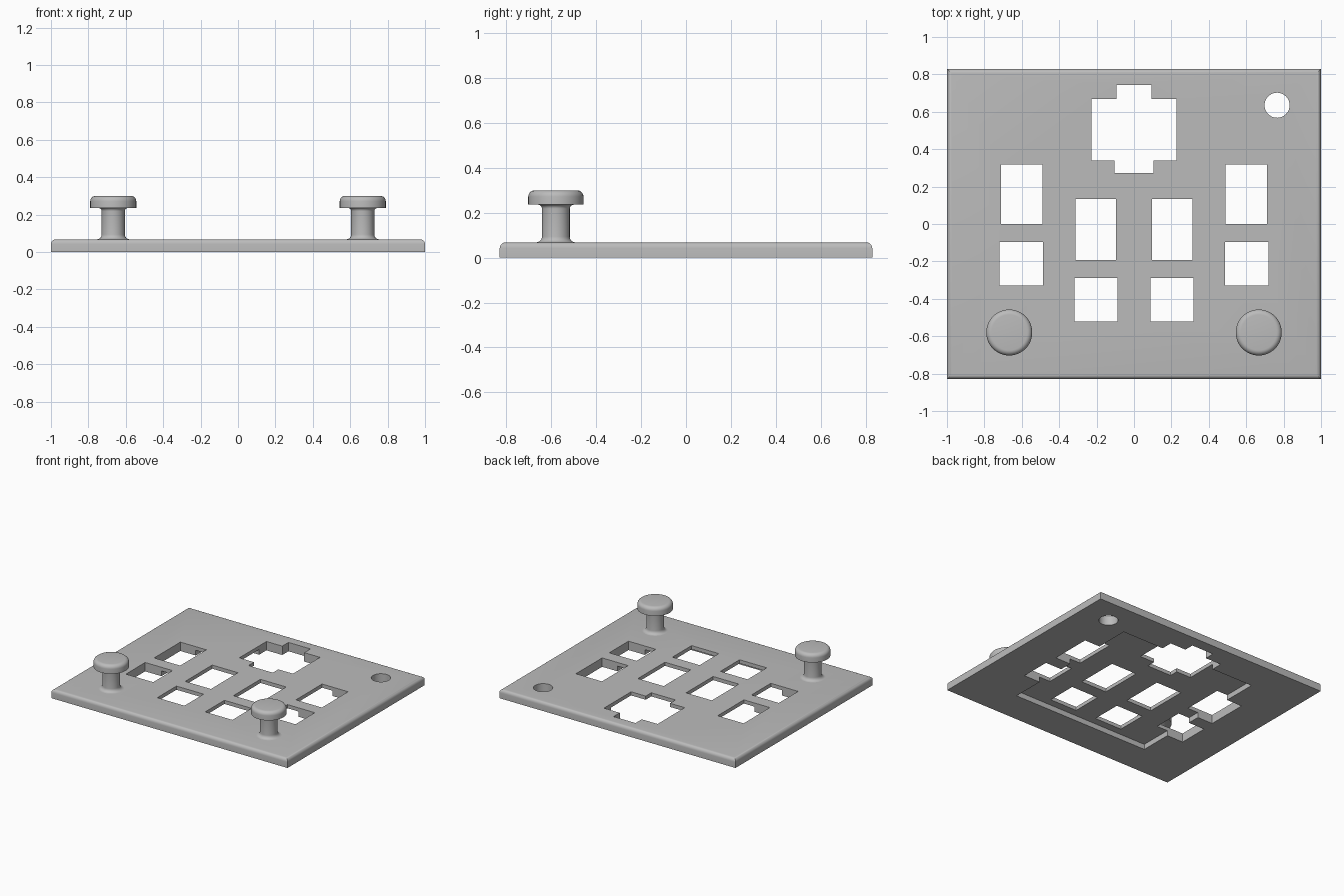
import bpy, bmesh, math

cube = bpy.data.objects.get("Cube")
if cube:
    bpy.data.objects.remove(cube)

TOP = 0.068
RECESS = 0.04

grey = bpy.data.materials.new("plain grey")
grey.use_nodes = True
grey.diffuse_color = (0.5, 0.5, 0.5, 1)
grey.node_tree.nodes["Principled BSDF"].inputs["Base Color"].default_value = (0.5, 0.5, 0.5, 1)


def finish(bm, name):
    bmesh.ops.recalc_face_normals(bm, faces=bm.faces)
    mesh = bpy.data.meshes.new(name)
    bm.to_mesh(mesh)
    bm.free()
    mesh.materials.append(grey)
    obj = bpy.data.objects.new(name, mesh)
    bpy.context.collection.objects.link(obj)
    return obj


def prism(bm, outline, z0, z1):
    face = bm.faces.new([bm.verts.new((x, y, z0)) for x, y in outline])
    up = bmesh.ops.extrude_face_region(bm, geom=[face])["geom"]
    bmesh.ops.translate(bm, vec=(0, 0, z1 - z0),
                        verts=[v for v in up if isinstance(v, bmesh.types.BMVert)])


def rect(x0, x1, y0, y1):
    return [(x0, y0), (x1, y0), (x1, y1), (x0, y1)]


def select_only(obj):
    bpy.ops.object.select_all(action='DESELECT')
    obj.select_set(True)
    bpy.context.view_layer.objects.active = obj


def cut(target, cutter):
    cutter.hide_render = True
    mod = target.modifiers.new("cut", 'BOOLEAN')
    mod.operation = 'DIFFERENCE'
    mod.solver = 'EXACT'
    mod.object = cutter
    select_only(target)
    bpy.ops.object.modifier_apply(modifier=mod.name)
    bpy.data.objects.remove(cutter)


def smooth(obj):
    select_only(obj)
    bpy.ops.object.shade_smooth_by_angle(angle=math.radians(35))


# Plate with rounded top edges
bm = bmesh.new()
prism(bm, rect(-1, 1, -0.83, 0.83), 0, TOP)
edges = [e for e in bm.edges if all(v.co.z > TOP / 2 for v in e.verts)]
bmesh.ops.bevel(bm, geom=edges, offset=0.025, segments=5, profile=0.5, affect='EDGES')
plate = finish(bm, "plate")

# Square recess underneath
bm = bmesh.new()
prism(bm, rect(-0.58, 0.58, -0.58, 0.58), -0.1, RECESS)
cut(plate, finish(bm, "recess_cutter"))

# Window openings, mirrored left and right
bm = bmesh.new()
windows = [(0.49, 0.71, 0.0, 0.317), (0.487, 0.718, -0.33, -0.097),
           (0.095, 0.313, -0.192, 0.135), (0.088, 0.318, -0.522, -0.29)]
for x0, x1, y0, y1 in windows:
    prism(bm, rect(x0, x1, y0, y1), -0.1, 0.2)
    prism(bm, rect(-x1, -x0, y0, y1), -0.1, 0.2)

# Stepped opening with a tab above and below
half = [(0.103, 0.273), (0.103, 0.34), (0.227, 0.34),
        (0.227, 0.668), (0.093, 0.668), (0.093, 0.743)]
prism(bm, half + [(-x, y) for x, y in reversed(half)], -0.1, 0.2)

# Round hole in the back corner
ring = [2 * math.pi * i / 48 for i in range(48)]
prism(bm, [(0.765 + 0.067 * math.cos(a), 0.635 + 0.067 * math.sin(a)) for a in ring], -0.1, 0.2)
cut(plate, finish(bm, "opening_cutter"))
smooth(plate)


def arc(cx, cz, r, start, end, steps=6):
    angles = [math.radians(start + (end - start) * i / steps) for i in range(steps + 1)]
    return [(cx + r * math.cos(a), cz + r * math.sin(a)) for a in angles]


# Mushroom knobs: filleted stem and rounded cap, turned around the axis
profile = ([(0, TOP - 0.005), (0.088, TOP - 0.005)]
           + arc(0.088, TOP + 0.026, 0.026, 270, 180)
           + arc(0.08, 0.218, 0.018, 180, 90)
           + [(0.123, 0.236)]
           + arc(0.095, 0.272, 0.028, 0, 90)
           + [(0, 0.30)])
for side, name in ((-1, "right_knob"), (1, "left_knob")):
    bm = bmesh.new()
    verts = [bm.verts.new((r, 0, z)) for r, z in profile]
    line = [bm.edges.new(pair) for pair in zip(verts, verts[1:])]
    bmesh.ops.spin(bm, geom=verts + line, cent=(0, 0, 0), axis=(0, 0, 1),
                   angle=2 * math.pi, steps=48, use_duplicate=False)
    bmesh.ops.remove_doubles(bm, verts=bm.verts, dist=0.0005)
    knob = finish(bm, name)
    knob.location = (side * 0.667, -0.58, 0)
    smooth(knob)
